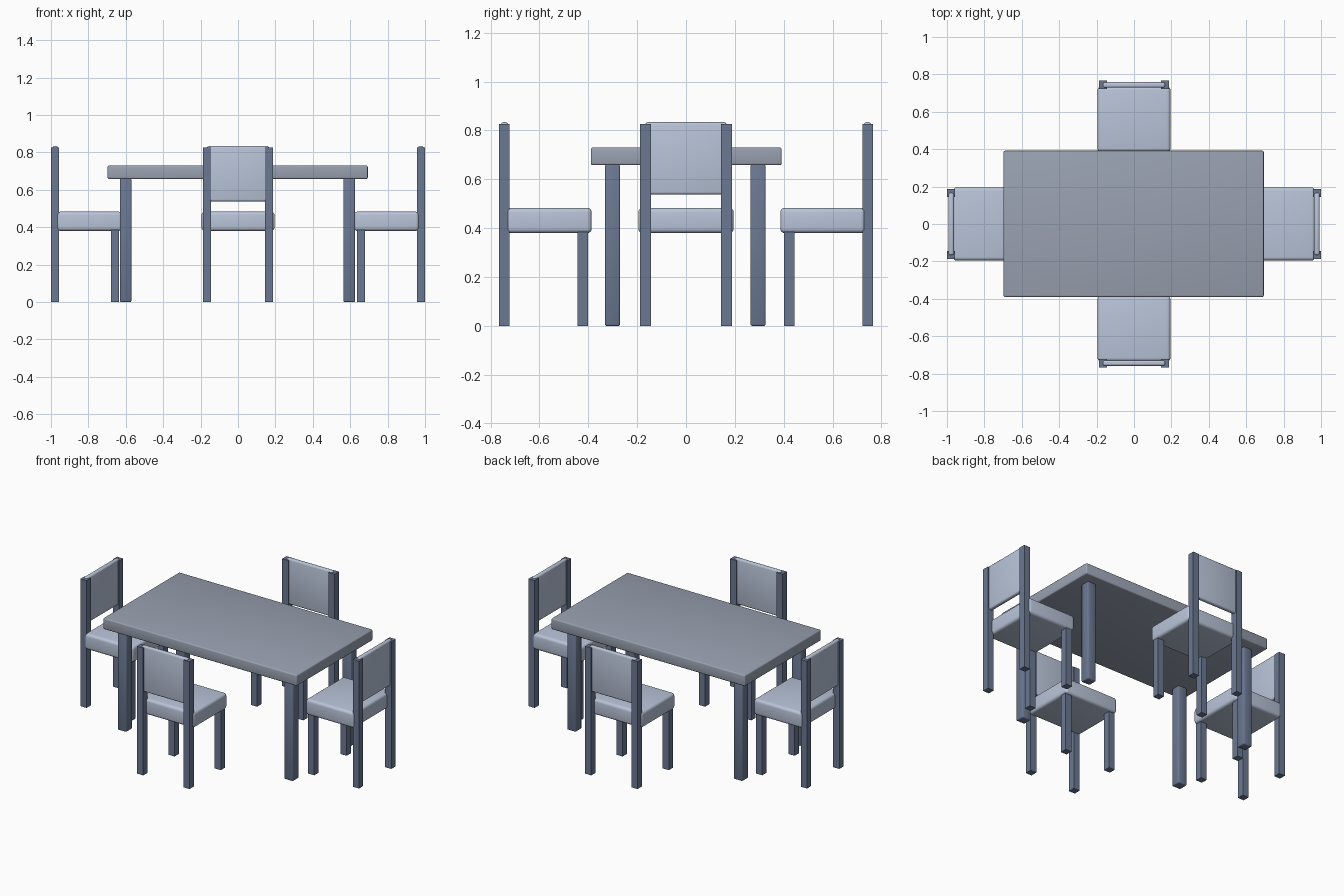
import bpy
from math import pi
from mathutils import Matrix, Vector

if "Cube" in bpy.data.objects:
    bpy.data.objects.remove(bpy.data.objects["Cube"])


def paint(name, *rgb):
    mat = bpy.data.materials.new(name)
    mat.diffuse_color = (*rgb, 1)
    mat.use_nodes = True
    mat.node_tree.nodes["Principled BSDF"].inputs["Base Color"].default_value = mat.diffuse_color
    return mat


TOP = paint("slate_top", 0.32, 0.36, 0.44)
PAD = paint("light_slate", 0.485, 0.555, 0.69)
LEG = paint("dark_slate", 0.147, 0.188, 0.287)


def box(name, mat, x, y, z, bevel=0.0, segments=3, place=Matrix.Identity(4)):
    """Box from (min, max) ranges, optionally with rounded, smooth edges."""
    bpy.ops.mesh.primitive_cube_add(size=1)
    ob = bpy.context.object
    ob.name = name
    centre = Vector([(a + b) / 2 for a, b in (x, y, z)])
    size = [b - a for a, b in (x, y, z)]
    ob.data.transform(Matrix.Translation(centre) @ Matrix.Diagonal((*size, 1)))
    ob.data.materials.append(mat)
    ob.matrix_world = place
    if bevel:
        mod = ob.modifiers.new("rounding", 'BEVEL')
        mod.width = bevel
        mod.segments = segments
        bpy.ops.object.shade_smooth()
    return ob


# Table
box("table_top", TOP, (-0.697, 0.694), (-0.39, 0.392), (0.658, 0.73), 0.008)
for sx in (-1, 1):
    for sy in (-1, 1):
        cx, cy = sx * 0.598 - 0.003, sy * 0.298 - 0.003
        box("table_leg", LEG, (cx - 0.031, cx + 0.031), (cy - 0.031, cy + 0.031),
            (0, 0.66), 0.006, 2)


def chair(label, place):
    """Chair facing -x locally towards the table; origin at its outer back."""
    box(label + "_seat", PAD, (-0.38, -0.032), (-0.195, 0.195), (0.38, 0.483), 0.018, 4, place)
    box(label + "_backrest", PAD, (-0.037, -0.008), (-0.166, 0.166), (0.538, 0.834), 0.01, 3, place)
    for s in (-1, 1):
        y = (s * 0.166 - 0.022, s * 0.166 + 0.022)
        box(label + "_back_post", LEG, (-0.044, 0), y, (0, 0.826), place=place)
        box(label + "_front_leg", LEG, (-0.365, -0.321), y, (0, 0.385), place=place)


# Four chairs around the table
for label, angle, dist in (("right_chair", 0, 1.0), ("back_chair", pi / 2, 0.766),
                           ("left_chair", pi, 1.0), ("front_chair", -pi / 2, 0.766)):
    chair(label, Matrix.Rotation(angle, 4, 'Z') @ Matrix.Translation((dist, 0, 0)))
